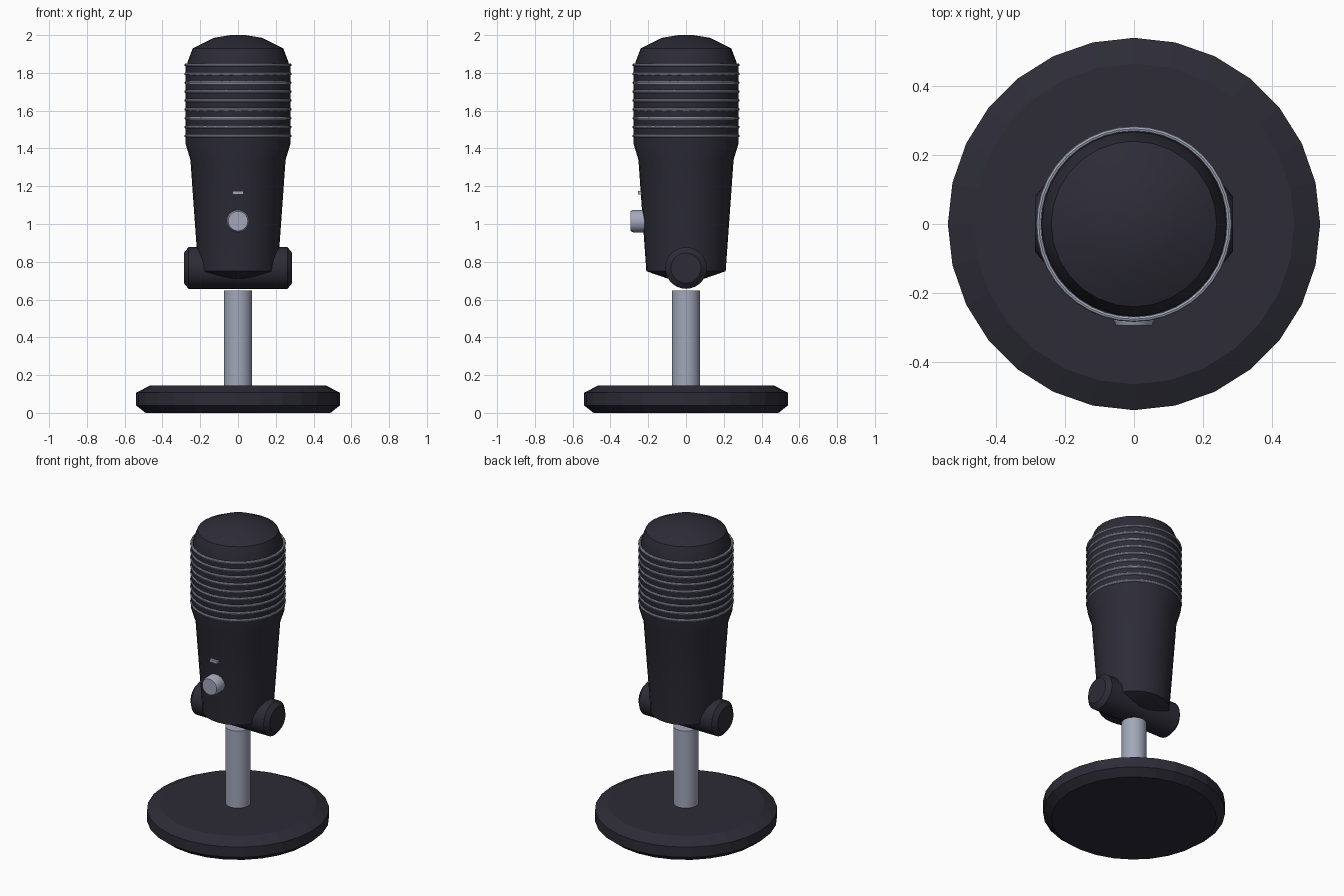
import bpy, math
from mathutils import Matrix

cube = bpy.data.objects.get("Cube")
if cube:
    bpy.data.objects.remove(cube, do_unlink=True)


def make_material(name, colour):
    mat = bpy.data.materials.new(name)
    mat.use_nodes = True
    mat.diffuse_color = (*colour, 1)
    mat.node_tree.nodes["Principled BSDF"].inputs["Base Color"].default_value = (*colour, 1)
    return mat


charcoal = make_material("charcoal", (0.026, 0.025, 0.038))
silver = make_material("silver", (0.36, 0.39, 0.49))


def finish(obj, name, mat, smooth=True):
    obj.name = name
    obj.data.materials.append(mat)
    if smooth:
        bpy.ops.object.select_all(action="DESELECT")
        obj.select_set(True)
        bpy.context.view_layer.objects.active = obj
        bpy.ops.object.shade_smooth_by_angle(angle=math.radians(25))
    return obj


def lathe(name, profile, sides, mat, turn=Matrix(), smooth=True):
    """Revolve (radius, height) points around z, close both ends, then place."""
    verts, faces = [], []
    for r, h in profile:
        for i in range(sides):
            a = 2 * math.pi * i / sides
            verts.append((r * math.cos(a), r * math.sin(a), h))
    for k in range(len(profile) - 1):
        for i in range(sides):
            j = (i + 1) % sides
            a, b = k * sides, (k + 1) * sides
            faces.append((a + i, a + j, b + j, b + i))
    faces.append(tuple(reversed(range(sides))))
    faces.append(tuple(range(len(verts) - sides, len(verts))))
    mesh = bpy.data.meshes.new(name)
    mesh.from_pydata(verts, [], faces)
    mesh.transform(turn)
    obj = bpy.data.objects.new(name, mesh)
    bpy.context.collection.objects.link(obj)
    return finish(obj, name, mat, smooth)


# Stand: round chamfered base and pole
lathe("base", [(0.49, 0), (0.54, 0.04), (0.54, 0.107), (0.465, 0.145)], 28, charcoal, smooth=False)
lathe("pole", [(0.075, 0.14), (0.075, 0.648)], 24, silver)

# Cross hinge with chamfered ends
lathe("hinge", [(0.08, -0.287), (0.11, -0.262), (0.11, 0.262), (0.08, 0.287)], 28, charcoal,
      Matrix.Translation((0, 0, 0.767)) @ Matrix.Rotation(math.pi / 2, 4, "Y"))

# Body: tapered handle flaring into the grille
lathe("body", [(0.1, 0.712), (0.21, 0.75), (0.252, 1.34), (0.278, 1.425), (0.278, 1.845)],
      28, charcoal)

# Domed cap
lathe("cap", [(0.268, 1.84), (0.268, 1.855), (0.24, 1.93), (0.13, 1.985), (0.04, 2.0)],
      28, charcoal)

# Grille rings
for i in range(9):
    bpy.ops.mesh.primitive_torus_add(major_radius=0.276, minor_radius=0.008, major_segments=40,
                                     minor_segments=8, location=(0, 0, 1.466 + 0.047 * i))
    finish(bpy.context.object, f"grille_ring_{i + 1}", silver)

# Front knob
lathe("knob", [(0.06, 0.2), (0.06, 0.278), (0.052, 0.295)], 20, silver,
      Matrix.Translation((0, 0, 1.015)) @ Matrix.Rotation(math.pi / 2, 4, "X"))

# Indicator light above the knob
bpy.ops.mesh.primitive_cube_add(size=1, location=(0, -0.243, 1.165))
light = bpy.context.object
light.scale = (0.056, 0.024, 0.018)
finish(light, "indicator_light", silver, smooth=False)
